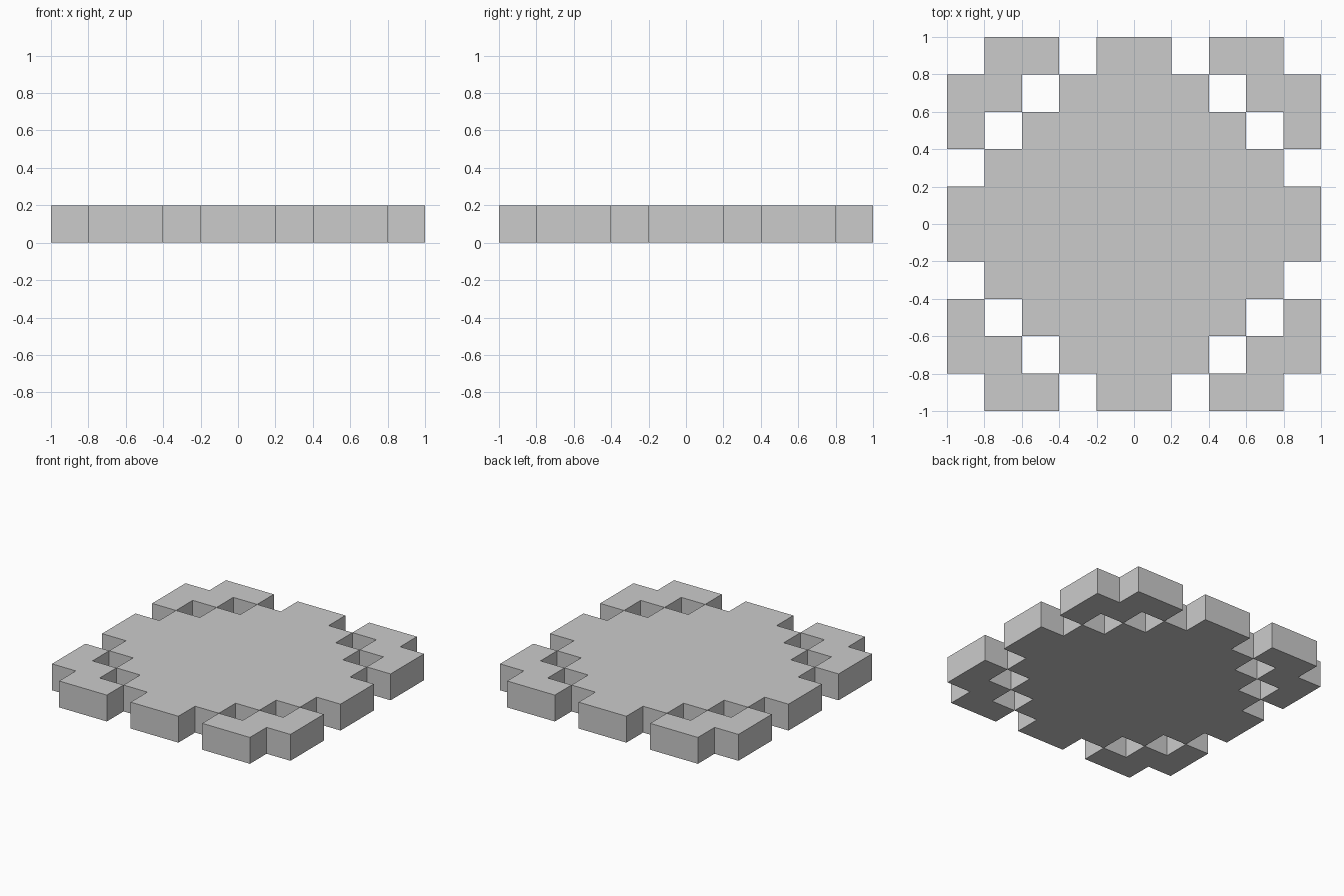
import bpy
import bmesh
from mathutils import Matrix

if "Cube" in bpy.data.objects:
    bpy.data.objects.remove(bpy.data.objects["Cube"])

THICKNESS = 0.2


def turn(points, quarter):
    """Rotate a 2D outline by a number of quarter turns."""
    for _ in range(quarter):
        points = [(-y, x) for x, y in points]
    return points


def slab(name, outline):
    """Extrude a flat outline upward from z = 0."""
    bm = bmesh.new()
    face = bm.faces.new([bm.verts.new((x, y, 0)) for x, y in outline])
    top = bmesh.ops.extrude_face_region(bm, geom=[face], use_keep_orig=True)["geom"]
    bmesh.ops.translate(bm, vec=(0, 0, THICKNESS),
                        verts=[g for g in top if isinstance(g, bmesh.types.BMVert)])
    bmesh.ops.recalc_face_normals(bm, faces=bm.faces)
    mesh = bpy.data.meshes.new(name)
    bm.to_mesh(mesh)
    bm.free()
    obj = bpy.data.objects.new(name, mesh)
    bpy.context.collection.objects.link(obj)
    return obj


# Stepped centre plate: one quadrant of the edge, turned four times
steps = [(1, .2), (.8, .2), (.8, .4), (.6, .4), (.6, .6),
         (.4, .6), (.4, .8), (.2, .8), (.2, 1)]
slab("centre_plate", [p for q in range(4) for p in turn(steps, q)])

# Zigzag corner pieces, touching the plate only at their inner corners
corner = [(.4, .8), (.6, .8), (.6, .6), (.8, .6), (.8, .4),
          (1, .4), (1, .8), (.8, .8), (.8, 1), (.4, 1)]
for q, side in enumerate(("back_right", "back_left", "front_left", "front_right")):
    slab("corner_" + side, turn(corner, q))
